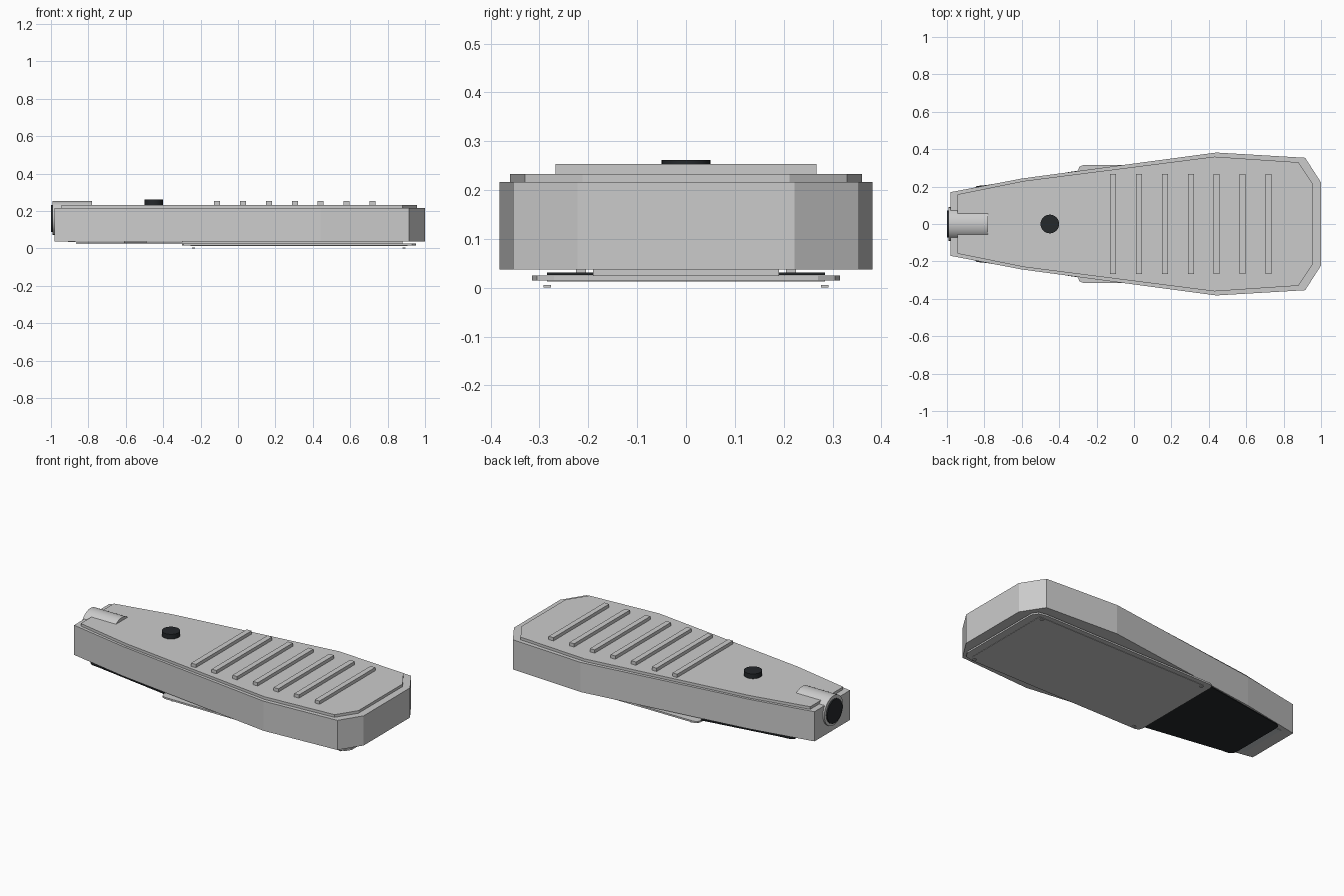
import bpy, bmesh, math

if "Cube" in bpy.data.objects:
    bpy.data.objects.remove(bpy.data.objects["Cube"])


def material(name, rgb):
    m = bpy.data.materials.new(name)
    m.diffuse_color = (*rgb, 1)
    m.use_nodes = True
    m.node_tree.nodes["Principled BSDF"].inputs["Base Color"].default_value = m.diffuse_color
    return m


dark = material("dark_rubber", (0.018, 0.021, 0.024))
light = material("light_grey", (0.55, 0.58, 0.6))


def mirrored_slab(name, half, z0, z1, mat=None):
    """Extrude an outline given by its +y half, mirrored across y = 0."""
    pts = half + [(x, -y) for x, y in reversed(half)]
    bm = bmesh.new()
    face = bm.faces.new([bm.verts.new((x, y, z0)) for x, y in pts])
    ext = bmesh.ops.extrude_face_region(bm, geom=[face])
    for v in ext["geom"]:
        if isinstance(v, bmesh.types.BMVert):
            v.co.z = z1
    bmesh.ops.recalc_face_normals(bm, faces=bm.faces)
    me = bpy.data.meshes.new(name)
    bm.to_mesh(me)
    bm.free()
    ob = bpy.data.objects.new(name, me)
    bpy.context.collection.objects.link(ob)
    if mat:
        me.materials.append(mat)
    return ob


def box(name, x0, x1, y0, y1, z0, z1, mat=None):
    bpy.ops.mesh.primitive_cube_add(size=1, location=((x0 + x1) / 2, (y0 + y1) / 2, (z0 + z1) / 2))
    ob = bpy.context.object
    ob.name = name
    ob.scale = (x1 - x0, y1 - y0, z1 - z0)
    if mat:
        ob.data.materials.append(mat)
    return ob


def cylinder(name, r, depth, loc, rot=(0, 0, 0), mat=None):
    bpy.ops.mesh.primitive_cylinder_add(vertices=32, radius=r, depth=depth, location=loc, rotation=rot)
    ob = bpy.context.object
    ob.name = name
    if mat:
        ob.data.materials.append(mat)
    bpy.ops.object.shade_smooth_by_angle(angle=math.radians(30))
    return ob


# Main housing and the raised top plate
mirrored_slab("pedal_body", [(-0.982, 0.17), (-0.6, 0.243), (0.44, 0.382), (0.915, 0.354), (1.0, 0.222)],
              0.037, 0.217)
mirrored_slab("top_plate", [(-0.945, 0.158), (-0.59, 0.23), (0.43, 0.36), (0.88, 0.33), (0.957, 0.212)],
              0.215, 0.233)

# Grip ribs across the wide end
for i in range(7):
    x = -0.112 + i * 0.1385
    box(f"grip_rib_{i + 1}", x - 0.016, x + 0.016, -0.267, 0.267, 0.228, 0.253)

# Round button
cylinder("button", 0.05, 0.037, (-0.45, 0, 0.2435), mat=dark)

# Cable socket at the narrow end
side = (0, math.pi / 2, 0)
cylinder("cable_socket", 0.09, 0.212, (-0.886, 0, 0.163), side)
cylinder("socket_opening", 0.072, 0.04, (-0.98, 0, 0.16), side, dark)

# Tapered rubber pad under the narrow end, with its spacers
mirrored_slab("narrow_base_pad", [(-0.865, 0.15), (-0.862, 0.185), (-0.84, 0.203), (-0.79, 0.208),
                                  (-0.3, 0.285)], 0.026, 0.031, dark)
for s, label in ((1, "left"), (-1, "right")):
    box(f"pad_spacer_{label}", -0.61, -0.49, s * 0.215 - 0.01, s * 0.215 + 0.01, 0.03, 0.038)
box("end_strip", -0.91, -0.87, -0.155, 0.155, 0.034, 0.038, light)

# Wide base plate with clipped corners and inner panel
mirrored_slab("base_plate", [(-0.3, 0.285), (-0.292, 0.307), (-0.27, 0.315), (0.88, 0.315), (0.93, 0.305),
                             (0.952, 0.27)], 0.015, 0.025)
box("base_riser", -0.3, 0.88, -0.19, 0.19, 0.024, 0.038)
box("base_panel", -0.255, 0.905, -0.285, 0.285, 0.013, 0.016)

# Small corner feet
for x in (-0.238, 0.888):
    for y in (-0.284, 0.284):
        box("corner_foot", x - 0.008, x + 0.008, y - 0.008, y + 0.008, 0.0, 0.006)
